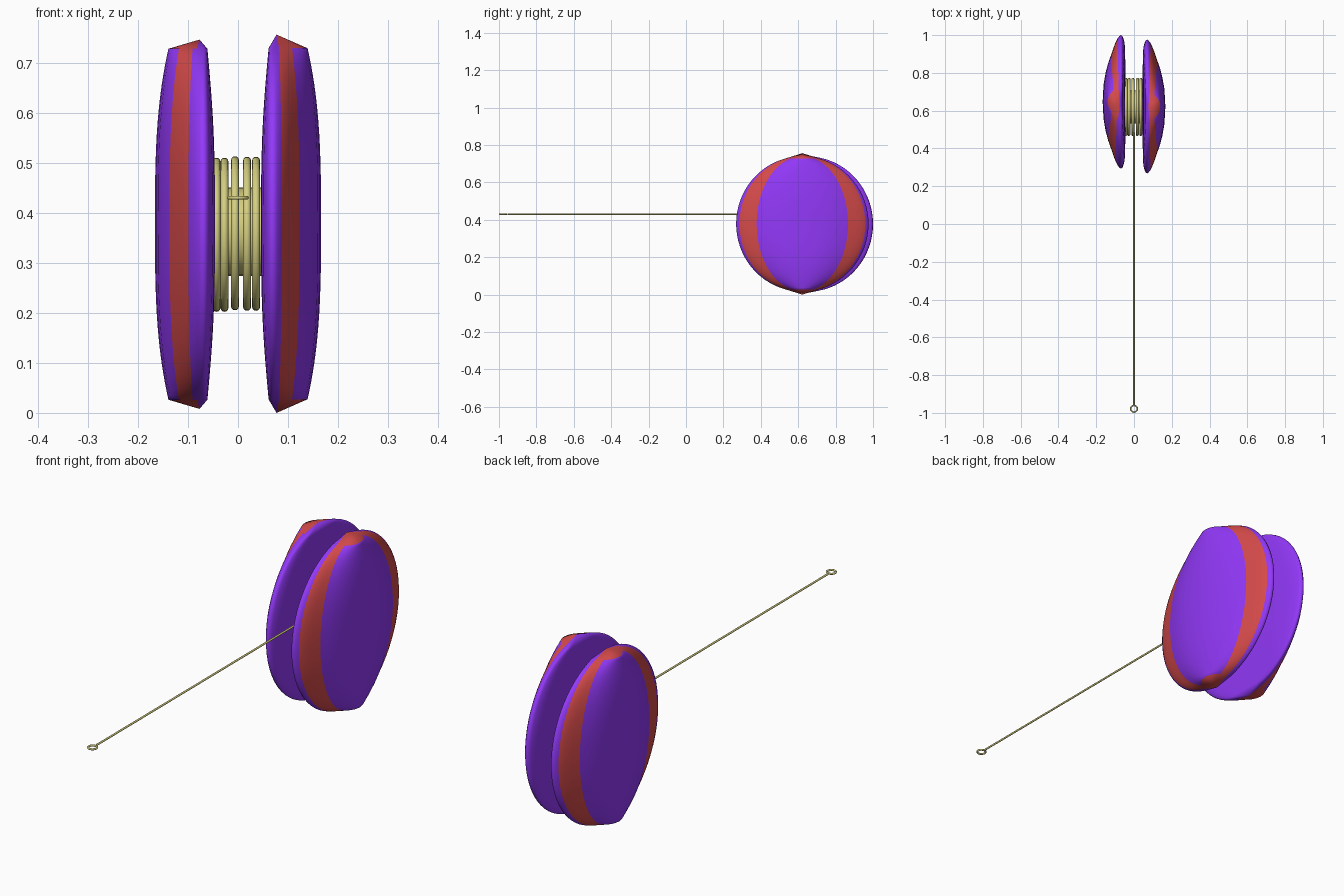
import bpy, bmesh, math

if "Cube" in bpy.data.objects:
    bpy.data.objects.remove(bpy.data.objects["Cube"])


def material(name, rgb):
    m = bpy.data.materials.new(name)
    m.diffuse_color = (*rgb, 1)
    m.use_nodes = True
    m.node_tree.nodes["Principled BSDF"].inputs["Base Color"].default_value = m.diffuse_color
    return m


PURPLE = material("purple", (0.29, 0.04, 0.95))
RED = material("red", (0.68, 0.07, 0.07))
STRING = material("string_tan", (0.66, 0.62, 0.22))

# Cross-section of one half: (fraction of half width, distance from middle)
OUTER = [(1, .07), (.985, .078), (.95, .087), (.88, .099), (.8, .110), (.69, .123),
         (.58, .137), (.44, .15), (.28, .16), (.13, .164), (0, .166)]
INNER = [(.99, .062), (.96, .057), (.9, .051), (.8, .047), (.55, .046), (0, .046)]
LOOP = (OUTER + [(-f, x) for f, x in OUTER[-2::-1]]
        + [(-f, x) for f, x in INNER] + INNER[-2::-1])


def yoyo_half(name, side, yc, zc, radius, pole):
    bm = bmesh.new()
    rings, steps = [], 30
    for i in range(steps + 1):
        phi = 0.25 + (math.pi - 0.5) * i / steps
        t = 0.362 * math.cos(phi)
        width = radius * math.sin(phi)
        s = 1 - 0.28 * (abs(t) / 0.35) ** 3
        ring = []
        for f, x in LOOP:
            k = s if x > .07 else s ** 3
            ring.append(bm.verts.new((side * (.07 + (x - .07) * k), yc + f * width, zc + t)))
        rings.append(ring)
    n = len(LOOP)

    def stripe(j):
        a, b = LOOP[j], LOOP[(j + 1) % n]
        mid = (a[0] + b[0]) / 2
        lo, hi = (.58, .88) if side < 0 and mid < 0 else (.69, .95)
        return int(min(a[1], b[1]) > .08 and lo < abs(mid) < hi)

    for a, b in zip(rings, rings[1:]):
        for j in range(n):
            k = (j + 1) % n
            bm.faces.new((a[j], a[k], b[k], b[j])).material_index = stripe(j)
    # Pinched red poles at top and bottom
    for ring, dz in ((rings[0], pole), (rings[-1], -pole)):
        tip = bm.verts.new((side * .077, yc, zc + dz))
        for j in range(n):
            k = (j + 1) % n
            face = bm.faces.new((ring[j], ring[k], tip))
            face.material_index = int(min(LOOP[j][1], LOOP[k][1]) > .08)
    bmesh.ops.recalc_face_normals(bm, faces=bm.faces)
    me = bpy.data.meshes.new(name)
    bm.to_mesh(me)
    bm.free()
    me.materials.append(PURPLE)
    me.materials.append(RED)
    ob = bpy.data.objects.new(name, me)
    bpy.context.collection.objects.link(ob)
    smooth(ob, 80)


def smooth(ob, angle=40):
    bpy.ops.object.select_all(action='DESELECT')
    ob.select_set(True)
    bpy.context.view_layer.objects.active = ob
    bpy.ops.object.shade_smooth_by_angle(angle=math.radians(angle))


def finish(name):
    ob = bpy.context.object
    ob.name = name
    ob.data.materials.append(STRING)
    smooth(ob)


yoyo_half("right_half", 1, 0.622, 0.378, 0.354, 0.378)
yoyo_half("left_half", -1, 0.647, 0.377, 0.353, 0.369)

# Axle core between the halves
bpy.ops.mesh.primitive_cylinder_add(vertices=32, radius=0.088, depth=0.11,
                                    location=(0, .62, .362), rotation=(0, math.pi / 2, 0))
finish("axle")

# String windings around the axle
for i, (x, z) in enumerate([(-.043, .356), (-.027, .356), (-.006, .359), (.018, .358), (.036, .358)]):
    bpy.ops.mesh.primitive_torus_add(major_radius=0.146, minor_radius=0.008,
                                     major_segments=48, minor_segments=12,
                                     location=(x, .62, z), rotation=(0, math.pi / 2, 0))
    finish(f"string_winding_{i + 1}")

# Straight string and finger loop
bpy.ops.mesh.primitive_cylinder_add(vertices=12, radius=0.004, depth=1.44,
                                    location=(0, -.235, .43), rotation=(math.pi / 2, 0, 0))
finish("string")
bpy.ops.mesh.primitive_torus_add(major_radius=0.0175, minor_radius=0.004, major_segments=32,
                                 minor_segments=10, location=(0, -.978, .43))
finish("finger_loop")
